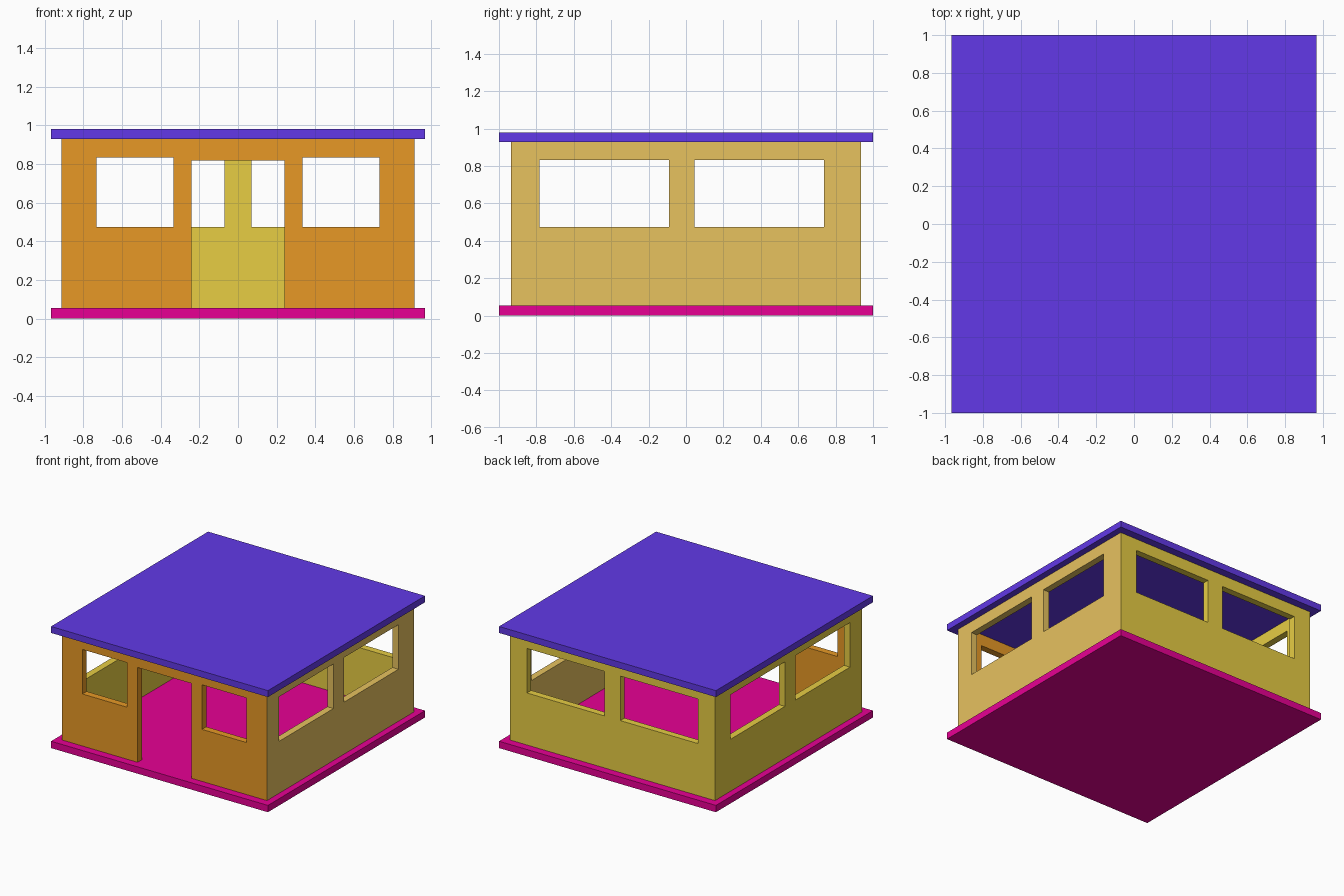
import bpy
import bmesh
from mathutils import Vector

cube = bpy.data.objects.get("Cube")
if cube:
    bpy.data.objects.remove(cube, do_unlink=True)


def material(name, *rgb):
    """Flat material from 0-255 display values, stored as linear."""
    linear = [((c / 255 + 0.055) / 1.055) ** 2.4 if c > 10 else c / 255 / 12.92 for c in rgb]
    mat = bpy.data.materials.new(name)
    mat.use_nodes = True
    mat.diffuse_color = (*linear, 1)
    mat.node_tree.nodes["Principled BSDF"].inputs["Base Color"].default_value = (*linear, 1)
    return mat


def add_object(name, bm, mat):
    bmesh.ops.recalc_face_normals(bm, faces=bm.faces)
    mesh = bpy.data.meshes.new(name)
    bm.to_mesh(mesh)
    bm.free()
    mesh.materials.append(mat)
    obj = bpy.data.objects.new(name, mesh)
    bpy.context.collection.objects.link(obj)
    return obj


def slab(name, z0, z1, mat):
    bm = bmesh.new()
    bmesh.ops.create_cube(bm, size=1)
    bmesh.ops.scale(bm, vec=(2 * SLAB_X, 2, z1 - z0), verts=bm.verts)
    bmesh.ops.translate(bm, vec=(0, 0, (z0 + z1) / 2), verts=bm.verts)
    add_object(name, bm, mat)


def wall(name, axis, outer, span, holes, mat):
    """Wall along an axis with rectangular openings (u0, u1, z0, z1), thickened inwards."""
    us = sorted({*span, *(u for h in holes for u in h[:2])})
    zs = sorted({FLOOR, CEILING, *(z for h in holes for z in h[2:])})
    bm = bmesh.new()
    point = (lambda u, z: (u, outer, z)) if axis == "x" else (lambda u, z: (outer, u, z))
    grid = {(u, z): bm.verts.new(point(u, z)) for u in us for z in zs}
    for u0, u1 in zip(us, us[1:]):
        for z0, z1 in zip(zs, zs[1:]):
            u, z = (u0 + u1) / 2, (z0 + z1) / 2
            if not any(h[0] < u < h[1] and h[2] < z < h[3] for h in holes):
                bm.faces.new([grid[k] for k in ((u0, z0), (u1, z0), (u1, z1), (u0, z1))])
    bmesh.ops.delete(bm, geom=[v for v in bm.verts if not v.link_faces], context="VERTS")
    depth = -THICK if outer > 0 else THICK
    offset = Vector((0, depth, 0)) if axis == "x" else Vector((depth, 0, 0))
    # Keep the outer skin and extrude a copy to form the inner skin and reveals
    new = bmesh.ops.extrude_face_region(bm, geom=bm.faces[:], use_keep_orig=True)["geom"]
    bmesh.ops.translate(bm, vec=offset, verts=[g for g in new if isinstance(g, bmesh.types.BMVert)])
    add_object(name, bm, mat)


SLAB_X = 0.967
FLOOR, CEILING, TOP = 0.055, 0.928, 0.98
THICK = 0.055
WALL_X, WALL_Y, LAP = 0.912, 0.936, 0.002
SILL, HEAD = 0.474, 0.833

pink = material("floor pink", 238, 0, 152)
purple = material("roof purple", 98, 57, 231)
orange = material("front orange", 231, 153, 38)
olive = material("wall olive", 231, 205, 68)
tan = material("wall tan", 231, 194, 95)

# Floor and roof slabs
slab("floor_slab", 0, FLOOR, pink)
slab("roof_slab", CEILING, TOP, purple)

# Front wall with doorway and two windows
wall("front_wall", "x", -WALL_Y, (-WALL_X, WALL_X),
     [(-0.732, -0.334, SILL, HEAD), (0.334, 0.732, SILL, HEAD), (-0.24, 0.24, FLOOR, 0.819)], orange)

# Back wall with two wide windows
wall("back_wall", "x", WALL_Y, (-WALL_X, WALL_X),
     [(-0.763, -0.07, SILL, HEAD), (0.07, 0.763, SILL, HEAD)], olive)

# Side walls with matching window pairs, lapping just outside the front and back walls
side_windows = [(-0.783, -0.09, SILL, HEAD), (0.045, 0.738, SILL, HEAD)]
for name, side, mat in (("left_wall", 1, tan), ("right_wall", -1, olive)):
    wall(name, "y", side * (WALL_X + LAP), (LAP - WALL_Y, WALL_Y - LAP), side_windows, mat)
